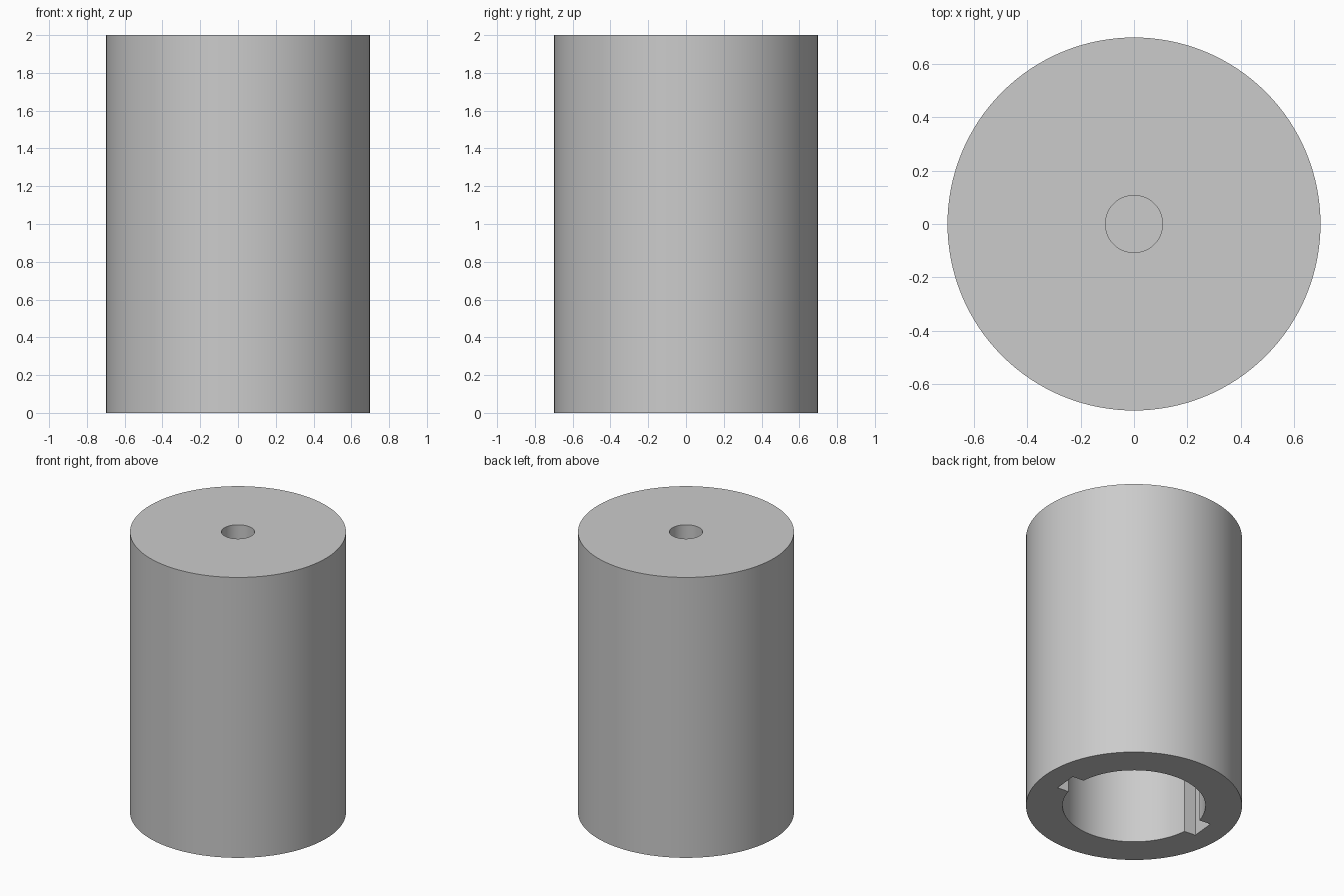
import bpy
import math

HEIGHT = 2.0
BORE_DEPTH = 1.3
HOLE_DEPTH = 0.3

if "Cube" in bpy.data.objects:
    bpy.data.objects.remove(bpy.data.objects["Cube"], do_unlink=True)


def flat_material(name, colour):
    mat = bpy.data.materials.new(name)
    mat.use_nodes = True
    mat.diffuse_color = colour
    mat.node_tree.nodes["Principled BSDF"].inputs["Base Color"].default_value = colour
    return mat


def cylinder(name, radius, bottom, top, sides=128):
    bpy.ops.mesh.primitive_cylinder_add(
        vertices=sides, radius=radius, depth=top - bottom,
        location=(0, 0, (bottom + top) / 2))
    obj = bpy.context.object
    obj.name = name
    return obj


def cut(target, cutter):
    mod = target.modifiers.new("cut", 'BOOLEAN')
    mod.operation = 'DIFFERENCE'
    mod.solver = 'EXACT'
    mod.object = cutter
    bpy.ops.object.select_all(action='DESELECT')
    bpy.context.view_layer.objects.active = target
    target.select_set(True)
    bpy.ops.object.modifier_apply(modifier=mod.name)
    bpy.data.objects.remove(cutter, do_unlink=True)


# Solid sleeve body
body = cylinder("sleeve_body", 0.698, 0, HEIGHT)
body.data.materials.append(flat_material("plain grey", (0.6, 0.6, 0.6, 1)))

# Wide bore open at the bottom
cut(body, cylinder("bore_cutter", 0.462, -0.1, BORE_DEPTH))

# Pair of opposite keyways along the bore, made by one slightly turned bar
bpy.ops.mesh.primitive_cube_add(size=1, location=(0, 0, (BORE_DEPTH - 0.1) / 2),
                                rotation=(0, 0, math.radians(-5.5)))
keyway = bpy.context.object
keyway.name = "keyway_cutter"
keyway.scale = (1.08, 0.172, BORE_DEPTH + 0.1)
bpy.context.view_layer.update()
cut(body, keyway)

# Small blind hole in the top
cut(body, cylinder("hole_cutter", 0.107, HEIGHT - HOLE_DEPTH, HEIGHT + 0.1, 64))

bpy.ops.object.select_all(action='DESELECT')
bpy.context.view_layer.objects.active = body
body.select_set(True)
bpy.ops.object.shade_smooth_by_angle(angle=math.radians(30))
